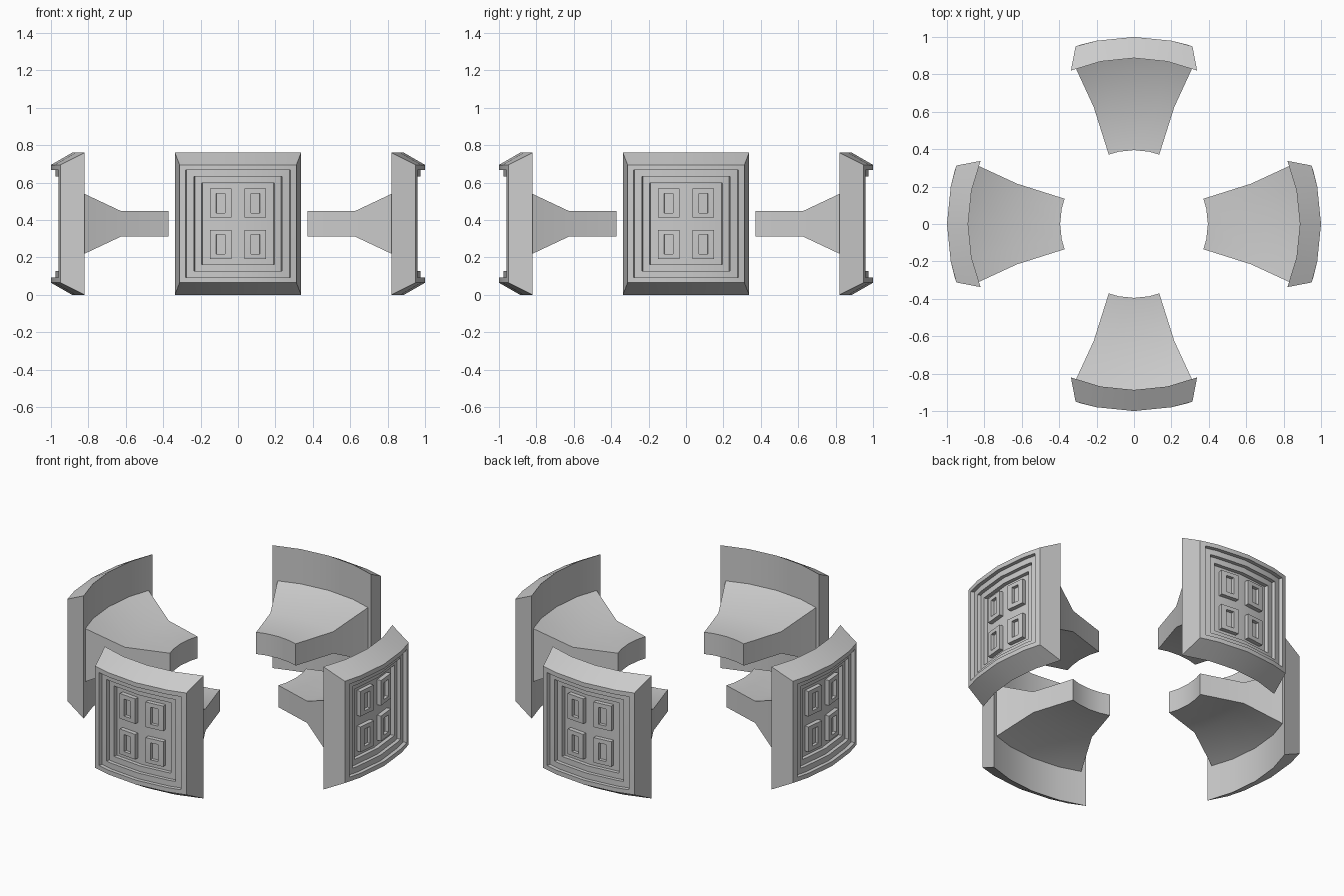
import bpy, bmesh, math

cube = bpy.data.objects.get("Cube")
if cube:
    bpy.data.objects.remove(cube, do_unlink=True)

grey = bpy.data.materials.new("plain grey")
grey.use_nodes = True
COLOUR = (0.6, 0.6, 0.6, 1)
grey.diffuse_color = COLOUR
grey.node_tree.nodes["Principled BSDF"].inputs["Base Color"].default_value = COLOUR

MID = 0.38      # height of the centre line
FACET = 11.6    # angle of the facet edges on the curved panels


def ring(bm, angles, z, half_height, radius):
    """Rectangle wrapped on a cylinder: lower edge, then upper edge back."""
    path = [(a, z - half_height) for a in angles]
    path += [(a, z + half_height) for a in reversed(angles)]
    return [bm.verts.new((radius * math.sin(math.radians(a)),
                          -radius * math.cos(math.radians(a)), h)) for a, h in path]


def cap(bm, verts):
    n = len(verts)
    for i in range(n // 2 - 1):
        bm.faces.new((verts[i], verts[i + 1], verts[n - 2 - i], verts[n - 1 - i]))


def loft(bm, rings):
    """Join consecutive rings with quads and close both ends."""
    for r0, r1 in zip(rings, rings[1:]):
        n = len(r0)
        for i in range(n):
            j = (i + 1) % n
            bm.faces.new((r0[i], r0[j], r1[j], r1[i]))
    cap(bm, rings[0])
    cap(bm, rings[-1])


def curved_solid(bm, sections):
    """Sections are (half angle, half height, radius)."""
    loft(bm, [ring(bm, (-a, -FACET, 0, FACET, a), MID, h, r) for a, h, r in sections])


def finish(bm, name):
    bmesh.ops.recalc_face_normals(bm, faces=bm.faces)
    mesh = bpy.data.meshes.new(name)
    bm.to_mesh(mesh)
    bm.free()
    mesh.materials.append(grey)
    return mesh


# Curved panel with bevelled border and stepped recess
bm = bmesh.new()
curved_solid(bm, [(22.35, 0.38, 0.887), (18.2, 0.315, 1.0),
                  (16.3, 0.288, 1.0), (16.3, 0.288, 0.977),
                  (14.0, 0.253, 0.977), (14.0, 0.253, 0.955),
                  (11.8, 0.218, 0.955), (11.8, 0.218, 0.932)])
panel = finish(bm, "panel")

# Four raised square frames, each with a sunken centre
bm = bmesh.new()
for angle in (-5.58, 5.58):
    for z in (MID - 0.11, MID + 0.11):
        loft(bm, [ring(bm, (angle - a, angle + a), z, h, r) for a, h, r in
                  [(3.45, 0.0775, 0.915), (3.45, 0.0775, 0.955),
                   (1.45, 0.0525, 0.955), (1.45, 0.0525, 0.935)]])
frames = finish(bm, "raised_frames")

# Strut behind the panel, flaring outward
bm = bmesh.new()
curved_solid(bm, [(20.0, 0.0675, 0.395), (19.0, 0.0675, 0.66), (20.5, 0.167, 0.892)])
strut = finish(bm, "strut")

# Repeat the set on all four sides
for k, side in enumerate(("front", "left", "back", "right")):
    for mesh in (panel, frames, strut):
        obj = bpy.data.objects.new(f"{side}_{mesh.name}", mesh)
        bpy.context.collection.objects.link(obj)
        obj.rotation_euler.z = k * math.pi / 2

# Smooth shading with sharp edges kept
bpy.ops.object.select_all(action='DESELECT')
for part in ("panel", "raised_frames", "strut"):
    obj = bpy.data.objects["front_" + part]
    obj.select_set(True)
    bpy.context.view_layer.objects.active = obj
bpy.ops.object.shade_smooth_by_angle(angle=math.radians(30))
